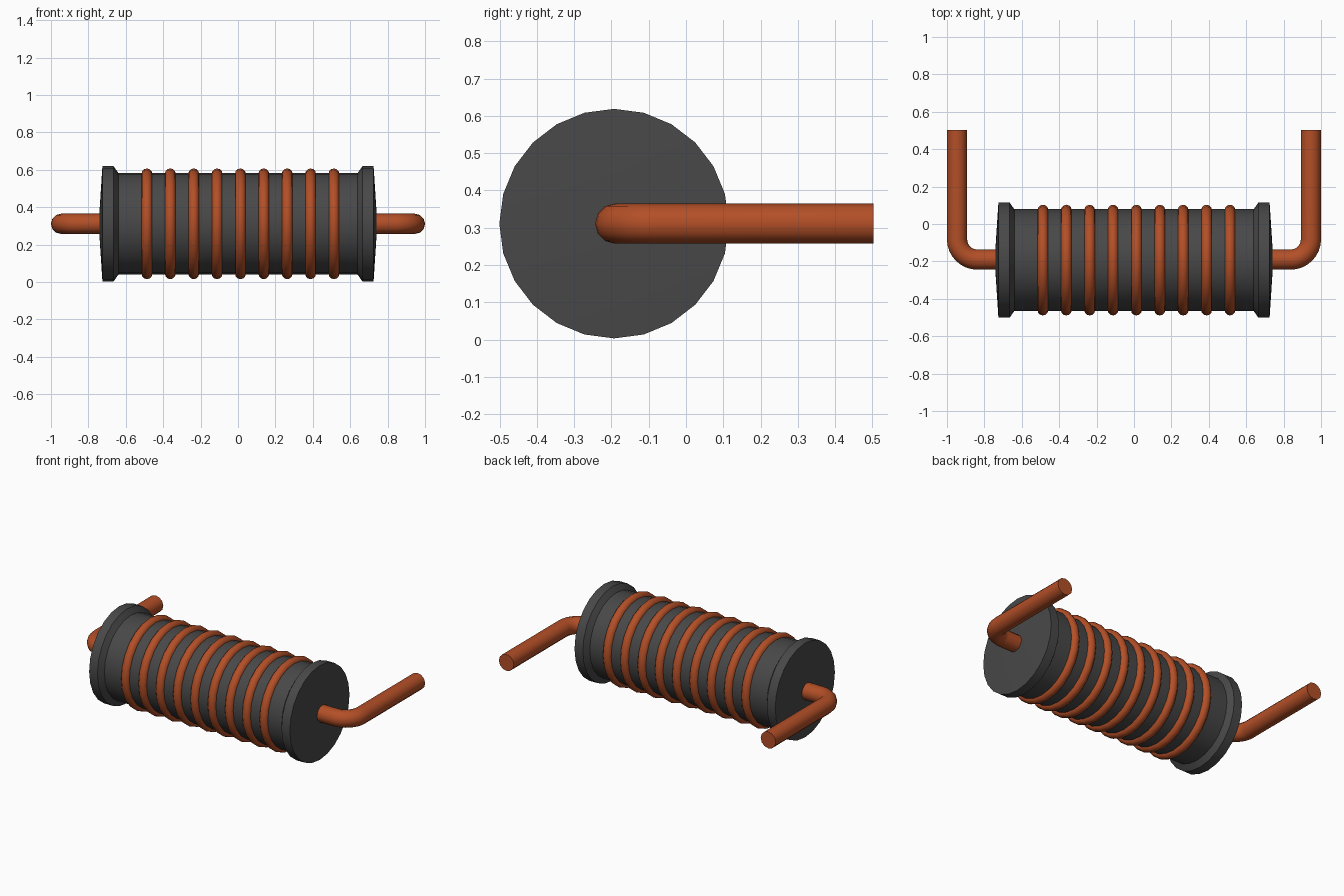
import bpy, bmesh, math
from mathutils import Vector

if "Cube" in bpy.data.objects:
    bpy.data.objects.remove(bpy.data.objects["Cube"], do_unlink=True)

AXIS_Y, AXIS_Z = -0.193, 0.311
SIDES = 24


def material(name, rgb):
    mat = bpy.data.materials.new(name)
    mat.use_nodes = True
    mat.diffuse_color = (*rgb, 1)
    mat.node_tree.nodes["Principled BSDF"].inputs["Base Color"].default_value = (*rgb, 1)
    return mat


def finish(obj, name, mat):
    """Name, colour and smooth a part, keeping its hard edges."""
    obj.name = name
    obj.data.materials.clear()
    obj.data.materials.append(mat)
    bpy.ops.object.select_all(action="DESELECT")
    obj.select_set(True)
    bpy.context.view_layer.objects.active = obj
    bpy.ops.object.shade_smooth_by_angle(angle=math.radians(32))


def lathe(name, profile, mat):
    """Spin (x, radius) points round the X axis."""
    bm = bmesh.new()
    verts = [bm.verts.new((x, 0, r)) for x, r in profile]
    edges = [bm.edges.new(pair) for pair in zip(verts, verts[1:])]
    bmesh.ops.spin(bm, geom=verts + edges, cent=(0, 0, 0), axis=(1, 0, 0),
                   angle=math.tau, steps=SIDES)
    bmesh.ops.remove_doubles(bm, verts=bm.verts, dist=1e-4)
    bmesh.ops.recalc_face_normals(bm, faces=bm.faces)
    mesh = bpy.data.meshes.new(name)
    bm.to_mesh(mesh)
    bm.free()
    obj = bpy.data.objects.new(name, mesh)
    obj.location = (0, AXIS_Y, AXIS_Z)
    bpy.context.collection.objects.link(obj)
    finish(obj, name, mat)


def lead(name, side, mat):
    """Bent wire from the core's end, turning towards the back."""
    wire_x, bend = 0.946, 0.108
    points = [Vector((side * 0.70, AXIS_Y + 0.003, AXIS_Z))]
    for i in range(9):
        a = math.radians(90 * i / 8)
        points.append(Vector((side * (wire_x - bend + bend * math.sin(a)),
                              AXIS_Y + 0.003 + bend * (1 - math.cos(a)), AXIS_Z)))
    points.append(Vector((side * wire_x, 0.503, AXIS_Z)))
    curve = bpy.data.curves.new(name, "CURVE")
    curve.dimensions = "3D"
    curve.bevel_depth = 0.054
    curve.bevel_resolution = 4
    curve.use_fill_caps = True
    spline = curve.splines.new("POLY")
    spline.points.add(len(points) - 1)
    for p, co in zip(spline.points, points):
        p.co = (*co, 1)
    obj = bpy.data.objects.new(name, curve)
    bpy.context.collection.objects.link(obj)
    bpy.ops.object.select_all(action="DESELECT")
    obj.select_set(True)
    bpy.context.view_layer.objects.active = obj
    bpy.ops.object.convert(target="MESH")
    finish(bpy.context.view_layer.objects.active, name, mat)


ferrite = material("dark grey ferrite", (0.065, 0.065, 0.065))
copper = material("copper", (0.45, 0.078, 0.02))

# Core with flared end flanges and shallow conical ends
half = [(0.745, 0), (0.725, 0.308), (0.665, 0.308), (0.64, 0.272)]
lathe("core", [(-x, r) for x, r in half] + half[::-1], ferrite)

# Copper windings
for i in range(9):
    bpy.ops.mesh.primitive_torus_add(
        major_segments=SIDES, minor_segments=12, major_radius=0.267, minor_radius=0.029,
        location=(-0.487 + 0.125 * i, AXIS_Y, AXIS_Z), rotation=(0, math.pi / 2, 0))
    finish(bpy.context.object, f"winding_{i + 1}", copper)

# Bent leads at both ends
lead("left_lead", 1, copper)
lead("right_lead", -1, copper)
